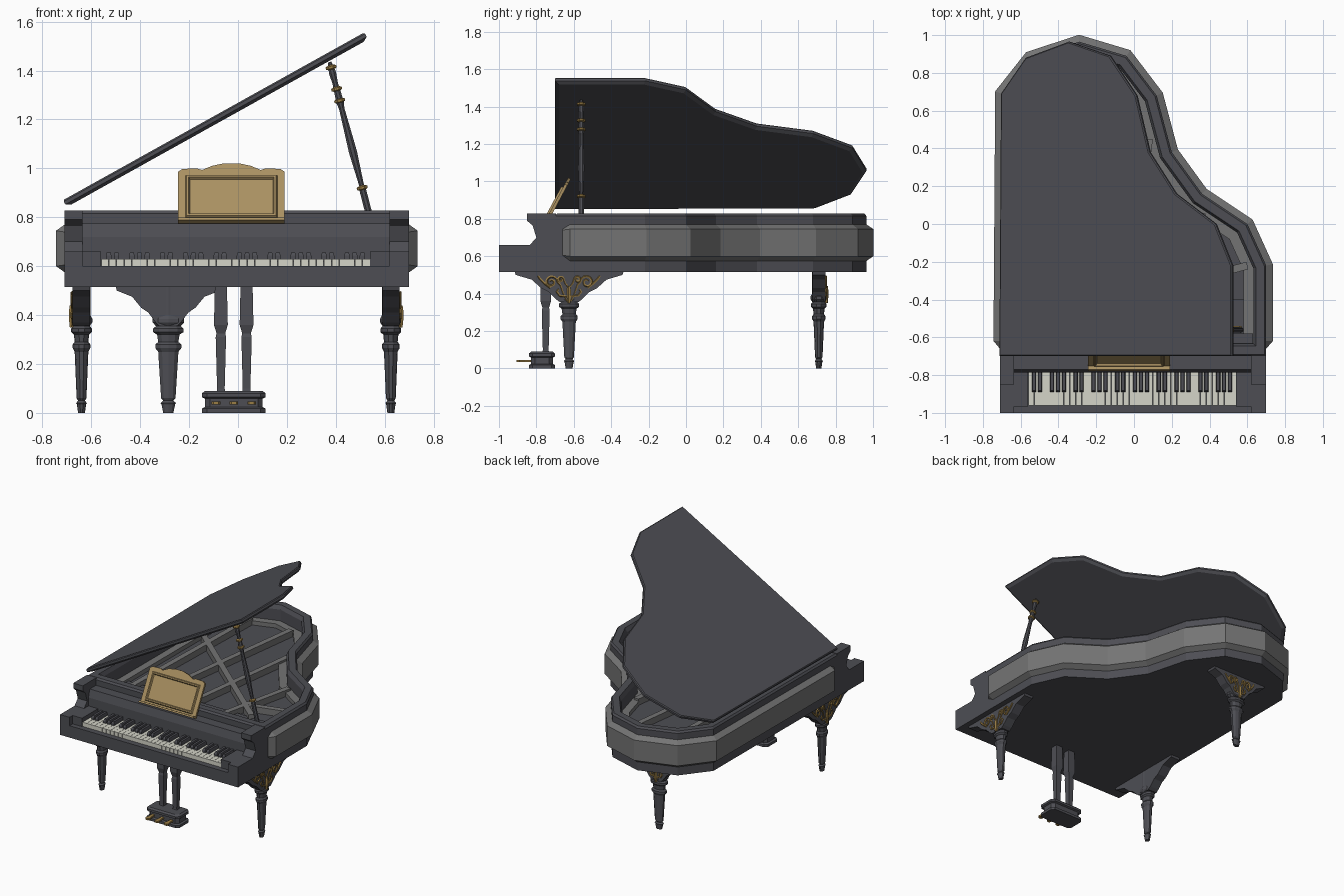
import bpy, bmesh, math
from mathutils import Vector

if "Cube" in bpy.data.objects:
    bpy.data.objects.remove(bpy.data.objects["Cube"])


def material(name, col):
    m = bpy.data.materials.new(name)
    m.diffuse_color = (*col, 1)
    m.use_nodes = True
    m.node_tree.nodes["Principled BSDF"].inputs["Base Color"].default_value = m.diffuse_color
    return m


BLACK = material("black_lacquer", (0.075, 0.076, 0.088))
GREY = material("grey_panel", (0.175, 0.175, 0.175))
IVORY = material("ivory_keys", (0.66, 0.66, 0.58))
WOOD = material("desk_gold", (0.40, 0.28, 0.12))
BRASS = material("brass", (0.33, 0.21, 0.06))


# ---------- helpers ----------
def loft(name, rings, mat, caps=True, closed=True):
    """Skin a list of equal-length rings of points."""
    bm = bmesh.new()
    vr = [[bm.verts.new(p) for p in r] for r in rings]
    n = len(rings[0])
    for a, b in zip(vr, vr[1:]):
        for i in range(n if closed else n - 1):
            j = (i + 1) % n
            bm.faces.new((a[i], a[j], b[j], b[i]))
    if caps:
        bm.faces.new(vr[0])
        bm.faces.new(vr[-1])
    bmesh.ops.remove_doubles(bm, verts=bm.verts, dist=1e-5)
    bmesh.ops.recalc_face_normals(bm, faces=bm.faces)
    me = bpy.data.meshes.new(name)
    bm.to_mesh(me)
    bm.free()
    me.materials.append(mat)
    ob = bpy.data.objects.new(name, me)
    bpy.context.collection.objects.link(ob)
    return ob


def at_z(pts, z):
    return [(x, y, z) for x, y in pts]


def box(name, x0, x1, y0, y1, z0, z1, mat):
    r = [(x0, y0), (x1, y0), (x1, y1), (x0, y1)]
    return loft(name, [at_z(r, z0), at_z(r, z1)], mat)


def offset(pts, d):
    """Mitred outward offset of a clockwise closed outline."""
    out = []
    for i, p in enumerate(pts):
        p = Vector(p)
        e1 = (p - Vector(pts[i - 1])).normalized()
        e2 = (Vector(pts[(i + 1) % len(pts)]) - p).normalized()
        n1, n2 = Vector((-e1.y, e1.x)), Vector((-e2.y, e2.x))
        out.append(tuple(p + (n1 + n2) * d / (1 + n1.dot(n2))))
    return out


def turned(name, profile, place, mat, n=8, sx=1.0):
    """Lathe a (radius, height) profile; place maps local a,b,h to the world."""
    rings = [[place(r * sx * math.cos((k + .5) * 2 * math.pi / n),
                    r * math.sin((k + .5) * 2 * math.pi / n), h) for k in range(n)]
             for r, h in profile]
    return loft(name, rings, mat)


def scroll(name, path, r, place, out):
    """Tapered tube following a flat path on a bracket face."""
    rings = []
    for i, p in enumerate(path):
        d = (Vector(path[min(i + 1, len(path) - 1)]) - Vector(path[max(i - 1, 0)])).normalized()
        q = r * (0.5 + 0.5 * math.sin(math.pi * (i + .5) / len(path)))
        rings.append([place(p[0] - d.y * q * math.cos(a), out + q * math.sin(a),
                            p[1] + d.x * q * math.cos(a))
                      for a in (k * math.tau / 5 for k in range(5))])
    return loft(name, rings, BRASS)


# ---------- case ----------
CURVE = [(-0.70, 0.69), (-0.55, 0.88), (-0.29, 0.965), (-0.04, 0.89), (0.12, 0.68),
         (0.20, 0.38), (0.36, 0.16), (0.60, 0.0), (0.70, -0.22)]


def outline(front):
    return [(-0.71, front)] + CURVE + [(0.70, front)]


loft("case_bottom", [at_z(outline(-1), 0.515), at_z(outline(-1), 0.60)], BLACK)
rim = outline(-0.70)
loft("rim", [at_z(rim, 0.60), at_z(rim, 0.815), at_z(offset(rim, -0.01), 0.828),
             at_z(offset(rim, -0.055), 0.828), at_z(offset(rim, -0.068), 0.80),
             at_z(offset(rim, -0.068), 0.60)], BLACK, caps=False)
inner = offset(rim, -0.065)
loft("soundboard", [at_z(inner, 0.60), at_z(inner, 0.69)], BLACK)

# raised band wrapped around the rim, tapering into it at both ends
path = [(-0.71, -0.66), (-0.709, -0.62)] + CURVE + [(0.70, -0.62), (0.70, -0.66)]
wide = offset(path, 0.035)
bands = []
for grown, z, zend in ((0, .575, .60), (1, .60, .605), (1, .745, .74), (0, .77, .745)):
    ring = at_z(wide if grown else path, z)
    for k in (0, -1):
        ring[k] = (*path[k], zend)
    bands.append(ring)
loft("side_band", bands, GREY, caps=False, closed=False)

# ---------- iron frame ----------
edge = offset(rim, -0.12)
loft("frame_ring", [at_z(inner, 0.69), at_z(inner, 0.72), at_z(edge, 0.72), at_z(edge, 0.69)],
     GREY, caps=False)


def bar(name, p, q, w, z0, z1, mat):
    p, q = Vector(p), Vector(q)
    d = (q - p).normalized() * w / 2
    s = Vector((-d.y, d.x))
    r = [tuple(v) for v in (p + s, q + s, q - s, p - s)]
    loft(name, [at_z(r, z0), at_z(r, z1)], mat)


for p, q in (((-0.5, -0.56), (-0.46, 0.80)), ((-0.32, -0.56), (-0.14, 0.80)),
             ((-0.05, -0.56), (0.08, 0.45)), ((0.22, -0.56), (0.36, 0.06)),
             ((0.40, -0.42), (-0.55, 0.40)), ((0.60, -0.22), (0.30, -0.30))):
    bar("frame_strut", p, q, 0.04, 0.69, 0.735, GREY)
box("pin_block", -0.635, 0.63, -0.60, -0.40, 0.69, 0.705, BLACK)

# ---------- keyboard end ----------
arm = [(-1, .60), (-1, .66), (-.835, .66), (-.80, .70), (-.82, .765), (-.85, .79),
       (-.85, .828), (-.695, .828), (-.695, .60)]
for side, x0, x1 in (("left", -0.71, -0.635), ("right", 0.62, 0.70)):
    loft(side + "_arm", [[(x, y, z) for y, z in arm] for x in (x0, x1)], BLACK)
box("left_cheek", -0.64, -0.56, -0.965, -0.77, 0.59, 0.66, BLACK)
box("right_cheek", 0.54, 0.625, -0.965, -0.77, 0.59, 0.66, BLACK)
fall = [(-.785, .59), (-.785, .72), (-.77, .775), (-.58, .775), (-.58, .59)]
loft("fallboard_and_deck", [[(x, y, z) for y, z in fall] for x in (-0.64, 0.63)], BLACK)

KW, KX = 1.10 / 35, -0.56
for i in range(35):
    box("white_key", KX + i * KW + .0008, KX + (i + 1) * KW - .0008, -0.96, -0.78, 0.595, 0.63, IVORY)
    if i % 7 not in (2, 6):
        x = KX + (i + 1) * KW
        loft("black_key", [[(x - w, -.89 + c, z), (x + w, -.89 + c, z), (x + w, -.78, z), (x - w, -.78, z)]
                           for w, c, z in ((.011, 0, .62), (.011, 0, .643), (.008, .008, .656))], BLACK)

# ---------- music desk ----------
TILT = math.radians(28)


def on_desk(u, d, v):
    return (-0.027 + u, -0.755 + v * math.sin(TILT) + d * math.cos(TILT),
            0.777 + v * math.cos(TILT) - d * math.sin(TILT))


half = [(.2175, 0), (.2175, .235), (.20, .248), (.14, .25), (.12, .243), (.08, .262), (.03, .274)]
shape = half + [(-u, v) for u, v in reversed(half)]
loft("music_desk", [[on_desk(u, d, v) for u, v in shape] for d in (-.004, .012)], WOOD)


def rect(w, v0, v1, d):
    return [on_desk(u, d, v) for u, v in ((-w, v0), (w, v0), (w, v1), (-w, v1))]


loft("desk_panel_moulding", [rect(.188, .022, .218, -.004), rect(.183, .027, .213, -.014),
                             rect(.175, .035, .205, -.014), rect(.170, .040, .200, -.004)],
     WOOD, caps=False)
loft("desk_ledge", [rect(.2175, 0, .012, -.025), rect(.2175, 0, .012, 0)], WOOD)

# ---------- lid, hinged along the left edge ----------
ANG = math.radians(29.1)


def lid_ring(pts, h):
    return [(-0.70 + (x + .71) * math.cos(ANG) - h * math.sin(ANG), y,
             0.842 + (x + .71) * math.sin(ANG) + h * math.cos(ANG)) for x, y in pts]


loft("lid", [lid_ring(offset(rim, -.02), 0), lid_ring(rim, .012), lid_ring(rim, .026),
             lid_ring(offset(rim, -.006), .032)], BLACK)

# ---------- lid prop ----------
foot, tip = Vector((0.565, -0.56, 0.70)), Vector((0.375, -0.56, 1.435))
axis = (tip - foot).normalized()
side = axis.cross(Vector((0, 1, 0)))


def on_prop(a, b, h):
    return foot.lerp(tip, h) + side * a + Vector((0, b, 0))


turned("lid_prop", [(.015, 0), (.015, .28), (.011, .32), (.018, .5), (.012, .74), (.017, .78),
                    (.012, .88), (.016, .94), (.008, 1)], on_prop, BLACK)
for t in (.30, .785, .85, .97):
    turned("prop_ring", [(.012, t - .013), (.024, t - .006), (.024, t + .006), (.012, t + .013)],
           on_prop, BRASS)
box("prop_hinge", 0.525, 0.57, -0.57, -0.54, 0.705, 0.73, BRASS)

# ---------- legs with brackets and ornaments ----------
LEG = [(.014, 0), (.019, .035), (.022, .04), (.014, .05), (.020, .06), (.028, .25), (.036, .265),
       (.036, .28), (.028, .29), (.031, .32), (.042, .33), (.042, .345), (.034, .355),
       (.044, .37), (.044, .385), (.036, .40), (.036, .515)]
BRACKET = [(.29, .515), (.285, .50), (.20, .475), (.15, .43), (.11, .41), (.07, .37), (.05, .355)]


def spiral(cx, cz, r, start, turns, n=16):
    return [(cx + r * (1 - .75 * k / n) * math.cos(start + turns * math.tau * k / n),
             cz + r * (1 - .75 * k / n) * math.sin(start + turns * math.tau * k / n))
            for k in range(n + 1)]


legs = (("left_front", lambda s, o, z: (-0.64 - o, -0.625 + s, z), 1.0, 1.35),
        ("right_front", lambda s, o, z: (0.625 + o, -0.625 + s, z), 1.0, 1.35),
        ("rear", lambda s, o, z: (-0.285 + s, 0.71 + o, z), 0.74, 1.55))
for name, place, k, wide_by in legs:
    turned(name + "_leg", LEG, place, BLACK, 10, wide_by)
    prof = [(s * k, z) for s, z in BRACKET]
    prof += [(-s, z) for s, z in reversed(prof)]
    loft(name + "_bracket", [[place(s, o, z) for s, z in prof] for o in (-.034, .036)], BLACK)
    for m in (1, -1):
        for path in ([(.01, .36), (.03, .40), (.045, .445)] + spiral(.095, .462, .035, math.pi, -1.4),
                     [(.0, .43), (.02, .455)] + spiral(.045, .475, .018, math.pi, -1.2),
                     [(.10, .43), (.13, .455), (.155, .48), (.165, .495)],
                     [(.01, .385), (.05, .39), (.065, .41), (.055, .425)]):
            scroll(name + "_ornament", [(s * m * k, z) for s, z in path], .007, place, .038)
    scroll(name + "_ornament_stem", [(0, .35), (0, .38), (0, .42), (0, .44)], .012, place, .04)

# ---------- pedals ----------
def lyre_ring(g, z):
    x0, x1, y0, y1, c = -.147 + g, .113 - g, -.84 + g, -.70 - g, .02
    return at_z([(x0 + c, y0), (x1 - c, y0), (x1, y0 + c), (x1, y1 - c),
                 (x1 - c, y1), (x0 + c, y1), (x0, y1 - c), (x0, y0 + c)], z)


loft("pedal_box", [lyre_ring(g, z) for g, z in ((0, 0), (0, .018), (.012, .024), (.012, .058),
                                                (0, .064), (0, .08), (.012, .09))], BLACK)
for cx in (-0.07, 0.035):
    turned("pedal_column", [(.024, .085), (.022, .10), (.03, .31), (.025, .325), (.040, .36), (.035, .515)],
           lambda a, b, h: (cx + a, -0.75 + b, h), BLACK, 4)
for cx in (-0.09, -0.017, 0.056):
    foot_shape = [(-.01, -.82), (-.01, -.86), (-.018, -.89), (-.01, -.905)]
    foot_shape += [(-x, y) for x, y in reversed(foot_shape)]
    loft("pedal", [at_z([(cx + x, y) for x, y in foot_shape], z) for z in (.034, .046)], BRASS)
